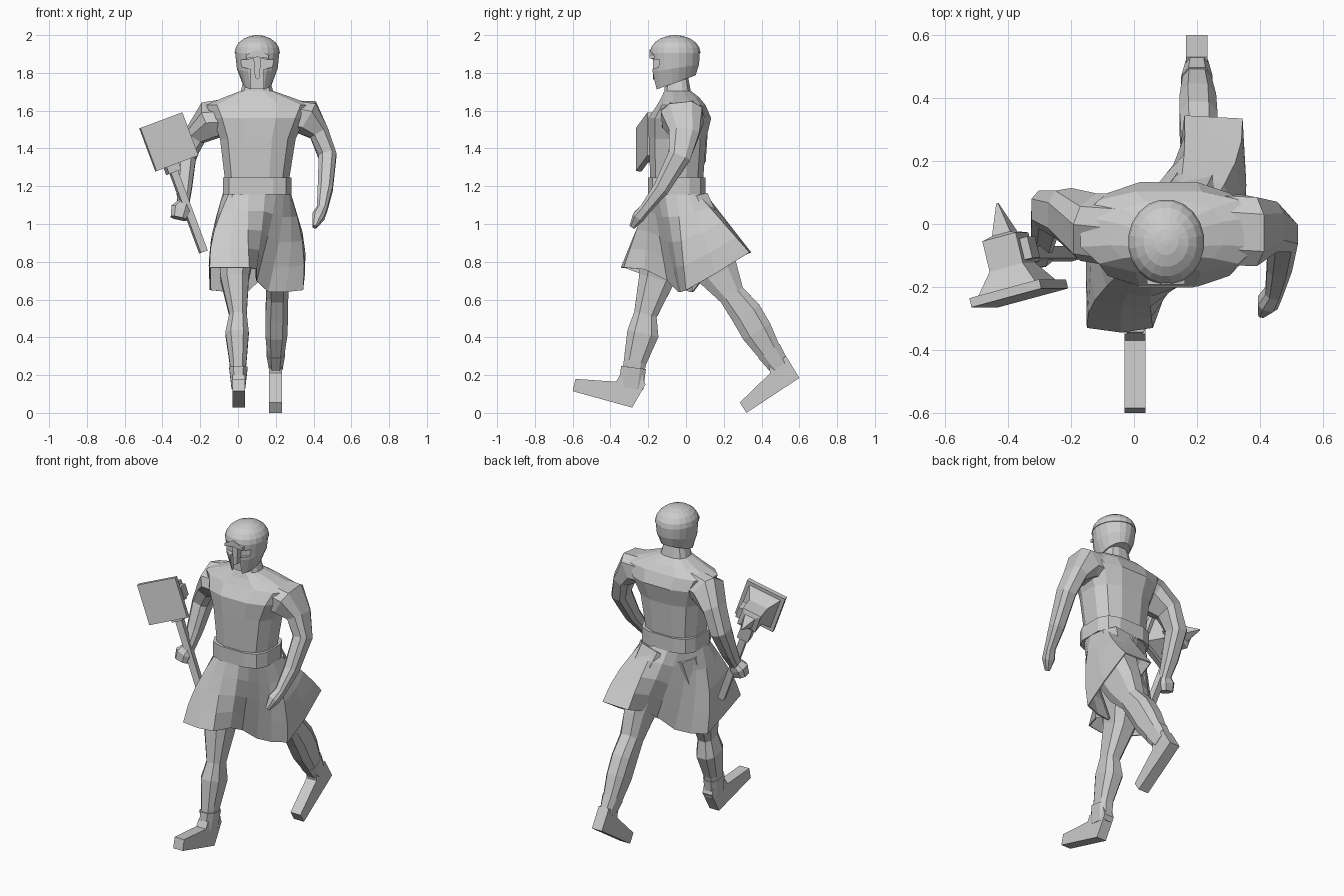
import bpy
import bmesh
from math import sin, cos, pi, radians
from mathutils import Vector, Matrix

default_cube = bpy.data.objects.get("Cube")
if default_cube:
    bpy.data.objects.remove(default_cube, do_unlink=True)

stone = bpy.data.materials.new("plain grey")
stone.use_nodes = True
grey = (0.6, 0.6, 0.6, 1)
stone.diffuse_color = grey
stone.node_tree.nodes["Principled BSDF"].inputs["Base Color"].default_value = grey


def loft(name, rings, capped=True):
    """Skin a list of equal-length vertex rings into one object."""
    bm = bmesh.new()
    rows = [[bm.verts.new(point) for point in ring] for ring in rings]
    count = len(rows[0])
    for lower, upper in zip(rows, rows[1:]):
        for i in range(count):
            j = (i + 1) % count
            bm.faces.new((lower[i], lower[j], upper[j], upper[i]))
    if capped:
        bm.faces.new(rows[0])
        bm.faces.new(rows[-1])
    bmesh.ops.recalc_face_normals(bm, faces=bm.faces[:])
    mesh = bpy.data.meshes.new(name)
    bm.to_mesh(mesh)
    bm.free()
    mesh.materials.append(stone)
    obj = bpy.data.objects.new(name, mesh)
    bpy.context.collection.objects.link(obj)
    return obj


def soft_power(value, power):
    return abs(value) ** power * (1 if value >= 0 else -1)


def unit_ring(count, power, start):
    """Rounded ring that fills a two by two square; a low power squares it off."""
    angles = [start + i * 2 * pi / count for i in range(count)]
    ring = [(soft_power(cos(a), power), soft_power(sin(a), power)) for a in angles]
    reach = max(x for x, y in ring)
    return [(x / reach, y / reach) for x, y in ring]


def oval(cx, cy, z, rx, ry, count=12, power=1.0, slope=0.0, start=None):
    """Horizontal ring; slope tilts it along y."""
    start = pi / count if start is None else start
    return [Vector((cx + a * rx, cy + b * ry, z + slope * b * ry))
            for a, b in unit_ring(count, power, start)]


def limb(name, stations, sides=8, power=0.7):
    """Tube through stations of (x, y, z, half width, half depth)."""
    centres = [Vector(s[:3]) for s in stations]
    rings = []
    last = len(stations) - 1
    for i, (x, y, z, width, depth) in enumerate(stations):
        along = (centres[min(i + 1, last)] - centres[max(i - 1, 0)]).normalized()
        side = Vector((1, 0, 0))
        side = (side - along * side.dot(along)).normalized()
        front = along.cross(side)
        rings.append([centres[i] + side * a * width + front * b * depth
                      for a, b in unit_ring(sides, power, pi / sides)])
    return loft(name, rings)


def prism_y(name, outline, near, far):
    return loft(name, [[(x, y, z) for x, z in outline] for y in (near, far)])


def prism_x(name, outline, near, far):
    return loft(name, [[(x, y, z) for y, z in outline] for x in (near, far)])


def mirrored(half, middle):
    """Closed outline from a half outline running from top to bottom."""
    right = [(middle + x, z) for x, z in half]
    left = [(middle - x, z) for x, z in reversed(half) if x > 0]
    return right + left


# Torso and neck
torso = [(.10, -.05, 1.2, .165, .138), (.105, -.045, 1.45, .2, .152),
         (.11, -.033, 1.56, .245, .166), (.11, -.025, 1.63, .28, .128),
         (.105, -.03, 1.67, .18, .1), (.10, -.045, 1.705, .085, .07),
         (.10, -.048, 1.8, .06, .055)]
loft("torso", [oval(*row, power=0.75) for row in torso])

# Belt
belt = [oval(.102, -.05, z, .182, .152, power=0.6) for z in (1.155, 1.245)]
loft("belt", belt)

# Skirt: the front half hangs over the leading leg, the back half over the other
front_hem = [(-.15, 0, .65), (-.15, -.17, .71), (-.15, -.33, .77),
             (-.04, -.345, .77), (.06, -.33, .77), (.1, -.22, .76),
             (.1, -.1, .7), (.16, -.04, .64), (.25, -.03, .64)]
back_hem = [(.345, 0, .65), (.355, .16, .74), (.345, .335, .85),
            (.25, .34, .85), (.16, .345, .85), (.145, .22, .8),
            (.13, .1, .72), (.05, .04, .64), (-.05, .03, .64)]
hem = [Vector(point) for point in front_hem + back_hem]
waist = oval(.10, -.05, 1.17, .178, .148, count=len(hem), power=0.8, start=pi)
skirt_rings = []
for step in range(5):
    t = step / 4
    ring = [top.lerp(low, t) for top, low in zip(waist, hem)]
    for point in ring:
        point.x += (point.x - .1) * 0.14 * sin(pi * t)
    skirt_rings.append(ring)
skirt = loft("skirt", skirt_rings, capped=False)
shell = skirt.modifiers.new("cloth thickness", "SOLIDIFY")
shell.thickness = 0.008

# Legs
limb("right_leg", [(.03, -.05, 1.12, .11, .13), (-.005, -.11, .9, .1, .13),
                   (-.018, -.155, .71, .075, .095), (0, -.215, .52, .046, .061),
                   (-.005, -.228, .42, .062, .084), (0, -.27, .27, .045, .06),
                   (0, -.285, .18, .036, .056)])
limb("left_leg", [(.17, 0, 1.1, .11, .13), (.215, .08, .92, .1, .13),
                  (.208, .17, .74, .065, .11), (.208, .243, .625, .058, .07),
                  (.205, .32, .525, .06, .083), (.203, .375, .43, .058, .083),
                  (.2, .44, .325, .046, .064), (.2, .485, .26, .036, .054)])

# Boots: cuffs and wedge feet
limb("right_boot_cuff", [(.002, -.278, .24, .049, .066), (.002, -.292, .13, .036, .066)])
limb("left_boot_cuff", [(.2, .44, .327, .05, .068), (.2, .495, .245, .036, .055)])
prism_x("right_foot", [(-.215, .15), (-.285, .028), (-.6, .115), (-.585, .18),
                       (-.37, .165), (-.35, .2), (-.23, .2)], -.03, .036)
prism_x("left_foot", [(.6, .185), (.32, 0), (.285, .055), (.445, .21),
                      (.44, .25), (.53, .3)], .165, .234)

# Arms
limb("left_arm", [(.27, -.02, 1.575, .08, .11), (.365, -.02, 1.565, .092, .11),
                  (.43, -.01, 1.48, .052, .08), (.474, -.035, 1.36, .047, .06),
                  (.462, -.13, 1.19, .04, .043), (.445, -.215, 1.08, .028, .03),
                  (.425, -.25, 1.04, .033, .033), (.405, -.285, .985, .012, .015)])
limb("right_arm", [(-.05, -.02, 1.565, .08, .11), (-.145, -.01, 1.55, .09, .1),
                   (-.225, .035, 1.47, .056, .078), (-.275, .045, 1.35, .052, .062),
                   (-.285, -.02, 1.2, .042, .046), (-.29, -.075, 1.1, .03, .033)])
limb("right_fist", [(-.285, -.075, 1.11, .03, .033), (-.305, -.09, 1.075, .05, .045),
                    (-.315, -.1, 1.03, .042, .038)])

# Helmet: tapered cheeks with a sloping rim, then a dome
head_x, head_y = .102, -.057
cheeks = [(1.748, .078, .108, .36), (1.825, .108, .126, .15), (1.905, .117, .13, 0)]
rings = [oval(head_x, head_y, z, rx, ry, count=20, slope=tilt)
         for z, rx, ry, tilt in cheeks]
for degrees in (0, 18, 36, 54, 72, 86):
    lift, spread = sin(radians(degrees)), cos(radians(degrees))
    rings.append(oval(head_x, head_y, 1.906 + .094 * lift,
                      .12 * spread, .134 * spread, count=20))
helmet = loft("helmet", rings)

# Face opening cut into the helmet
opening = mirrored([(0, 1.885), (.045, 1.87), (.09, 1.872), (.08, 1.83),
                    (.034, 1.82), (.034, 1.65)], head_x)
cutter = prism_y("face_cutter", opening, -.3, -.14)
cutter.hide_render = True
cut = helmet.modifiers.new("face opening", "BOOLEAN")
cut.operation = "DIFFERENCE"
cut.solver = "EXACT"
cut.object = cutter
graph = bpy.context.evaluated_depsgraph_get()
carved = bpy.data.meshes.new_from_object(helmet.evaluated_get(graph))
helmet.modifiers.clear()
helmet.data = carved
bpy.data.objects.remove(cutter, do_unlink=True)

# Nose guard and raised brow chevron
guard = mirrored([(0, 1.89), (.02, 1.88), (.012, 1.775), (0, 1.765)], head_x)
prism_y("nose_guard", guard, -.176, -.135)
brow = mirrored([(0, 1.925), (.06, 1.895), (.06, 1.876), (0, 1.888)], head_x)
prism_y("brow_chevron", brow, -.192, -.135)

# Hammer, placed in its own tilted frame
up = Vector((-.35, 0, .937)).normalized()
back = Vector((-.23, .97, -.086)).normalized()
frame = Matrix((back.cross(up), back, up)).transposed().to_4x4()
frame = Matrix.Translation((-.365, -.225, 1.435)) @ frame


def square_along_y(y, half):
    corners = ((-1, -1), (1, -1), (1, 1), (-1, 1))
    return [(a * half, y, b * half) for a, b in corners]


def block(low, high):
    (x0, y0, z0), (x1, y1, z1) = low, high
    return [[(x0, y0, z), (x1, y0, z), (x1, y1, z), (x0, y1, z)] for z in (z0, z1)]


head_profile = [(-.01, .122), (.02, .122), (.02, .1), (.09, .058),
                (.19, .058), (.2, .032), (.3, .003)]
hammer_parts = {
    "hammer_head": [square_along_y(*row) for row in head_profile],
    "hammer_collar": block((-.035, .1, -.16), (.035, .17, -.05)),
    "hammer_lug": block((.05, .1, -.035), (.085, .17, .035)),
    "hammer_handle": block((-.02, .115, -.61), (.02, .155, -.04)),
}
for part_name, part_rings in hammer_parts.items():
    loft(part_name, part_rings).data.transform(frame)
